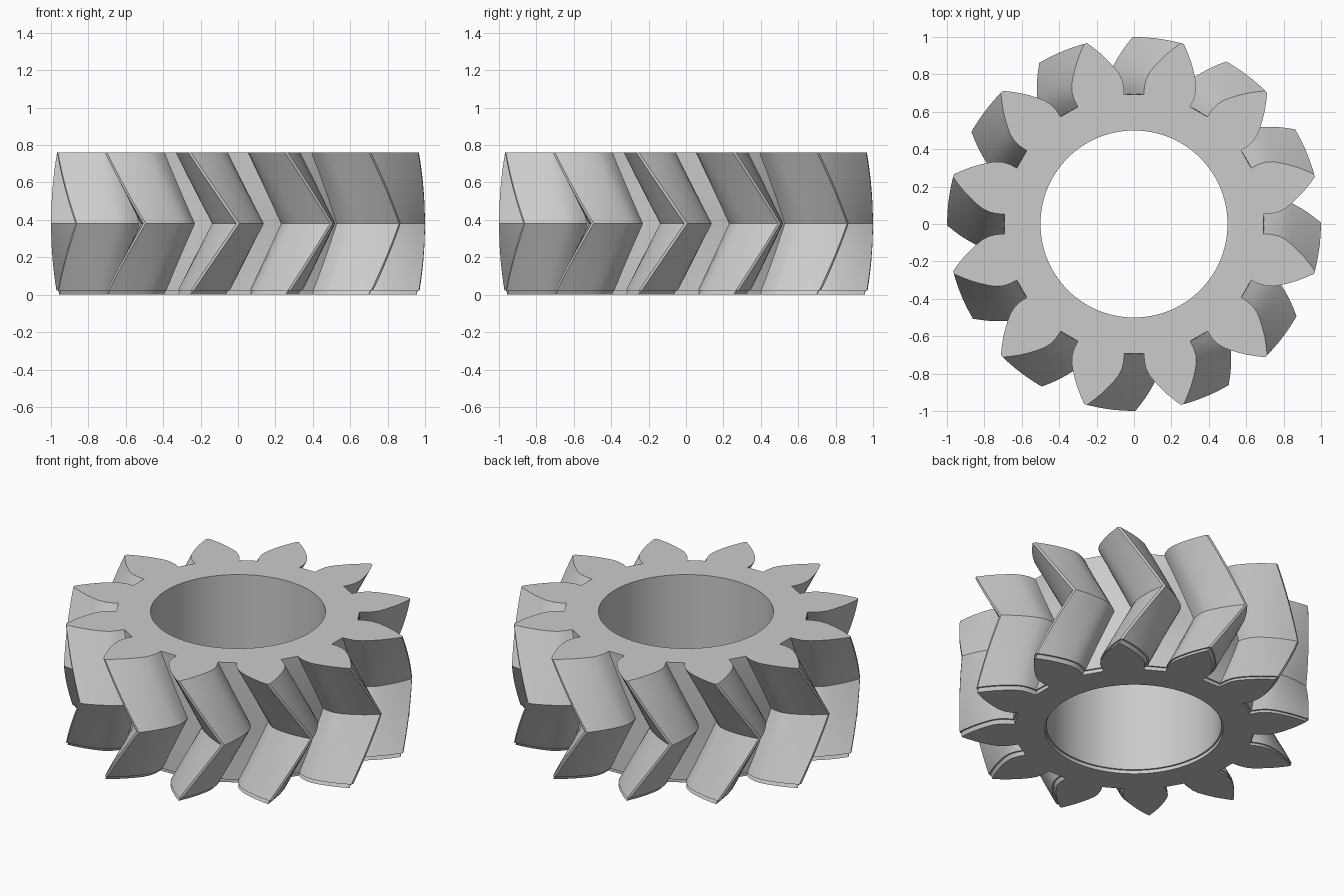
import bpy, bmesh
from math import sin, cos, pi, radians, hypot
from mathutils import Vector

if "Cube" in bpy.data.objects:
    bpy.data.objects.remove(bpy.data.objects["Cube"])

TEETH, HEIGHT, FOOT, BORE, INSET = 12, 0.76, 0.022, 0.5, 0.01
MID, TWIST = HEIGHT / 2, radians(15)

steel = bpy.data.materials.new("plain grey")
steel.use_nodes = True
GREY = (0.6, 0.6, 0.6, 1)
steel.diffuse_color = GREY
steel.node_tree.nodes["Principled BSDF"].inputs["Base Color"].default_value = GREY

# One tooth flank: (distance from axis, half width), root to tip
FLANK = [(0.683, 0.127), (0.72, 0.136), (0.765, 0.138), (0.805, 0.129), (0.845, 0.111),
         (0.88, 0.092), (0.92, 0.068), (0.96, 0.039), (0.985, 0.019), (0.999, 0.008)]


def tooth_outline():
    tooth = [Vector((u, -v)) for u, v in FLANK] + [Vector((u, v)) for u, v in reversed(FLANK)]
    points = []
    for i in range(TEETH):
        a = radians(15) + i * 2 * pi / TEETH
        points += [Vector((p.x * cos(a) - p.y * sin(a), p.x * sin(a) + p.y * cos(a))) for p in tooth]
    return points


def shrink(points, d):
    """Move an anticlockwise outline inwards with mitred corners."""
    out = []
    for i, p in enumerate(points):
        e1 = (p - points[i - 1]).normalized()
        e2 = (points[(i + 1) % len(points)] - p).normalized()
        n1, n2 = Vector((-e1.y, e1.x)), Vector((-e2.y, e2.x))
        out.append(p + (n1 + n2) * d / (1 + n1.dot(n2)))
    return out


def circle(r, n=120):
    return [Vector((r * cos(2 * pi * i / n), r * sin(2 * pi * i / n))) for i in range(n)]


def swept_ring(name, outer, inner, levels):
    """Twisted outer wall, straight bore, flat caps."""
    bm = bmesh.new()

    def loop(points, z, turn):
        c, s = cos(turn), sin(turn)
        verts = [bm.verts.new((p.x * c - p.y * s, p.x * s + p.y * c, z)) for p in points]
        return verts, [bm.edges.new((verts[i - 1], verts[i])) for i in range(len(verts))]

    def wall(low, high):
        for i in range(len(low)):
            bm.faces.new((low[i - 1], low[i], high[i], high[i - 1]))

    walls = [loop(outer, z, TWIST * (1 - abs(z - MID) / MID)) for z in levels]
    bore = [loop(inner, z, 0) for z in (levels[0], levels[-1])]
    for a, b in zip(walls, walls[1:]):
        wall(a[0], b[0])
    wall(bore[0][0], bore[1][0])
    for k in (0, -1):
        bmesh.ops.triangle_fill(bm, edges=walls[k][1] + bore[k][1], use_beauty=True, normal=(0, 0, 1))
    bmesh.ops.recalc_face_normals(bm, faces=bm.faces)
    mesh = bpy.data.meshes.new(name)
    bm.to_mesh(mesh)
    bm.free()
    mesh.materials.append(steel)
    obj = bpy.data.objects.new(name, mesh)
    bpy.context.collection.objects.link(obj)
    bpy.ops.object.select_all(action='DESELECT')
    obj.select_set(True)
    bpy.context.view_layer.objects.active = obj
    bpy.ops.object.shade_smooth_by_angle(angle=radians(25))


# Herringbone body above a slightly smaller foot
outline = tooth_outline()
STEPS = 10
lower = [FOOT + (MID - FOOT) * i / STEPS for i in range(STEPS)]
upper = [MID + MID * i / STEPS for i in range(STEPS + 1)]
swept_ring("gear_body", outline, circle(BORE), lower + upper)
swept_ring("gear_foot", shrink(outline, INSET), circle(BORE + INSET), [0, FOOT])
